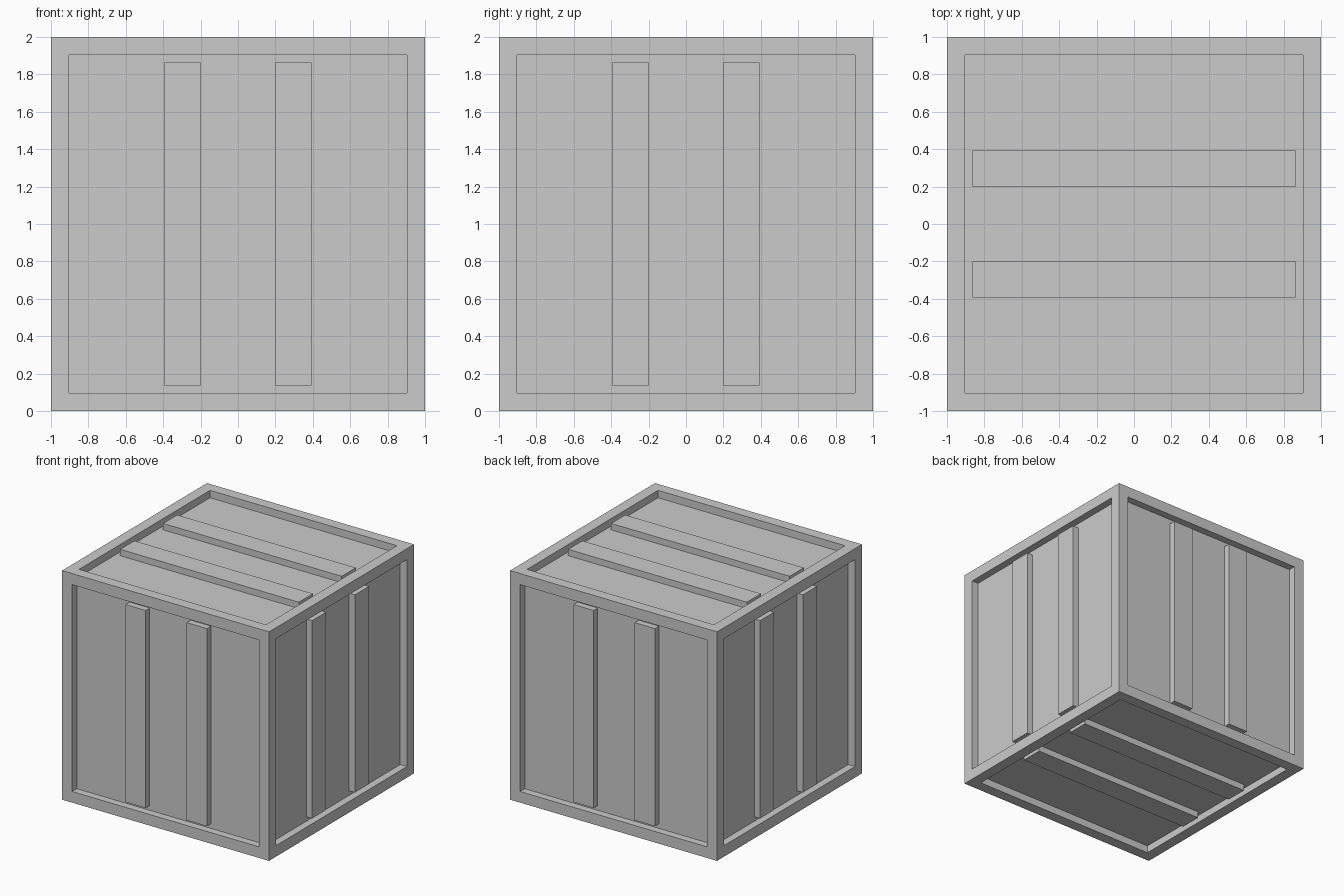
import bpy, bmesh
from mathutils import Matrix, Vector

if "Cube" in bpy.data.objects:
    bpy.data.objects.remove(bpy.data.objects["Cube"])

OPEN = 0.863      # half size of each framed opening
DEPTH = 0.065     # how far the panels sit behind the frame
RAISE = 0.056     # batten height above the panel
CENTRE = Vector((0, 0, 1))


def add_object(name, bm):
    mesh = bpy.data.meshes.new(name)
    bm.to_mesh(mesh)
    bm.free()
    obj = bpy.data.objects.new(name, mesh)
    obj.location = CENTRE
    bpy.context.collection.objects.link(obj)
    return obj


# Crate body: cube with every face inset and sunk to leave a square frame
bm = bmesh.new()
bmesh.ops.create_cube(bm, size=2)
panels = bm.faces[:]
bmesh.ops.inset_individual(bm, faces=panels, thickness=1 - OPEN, depth=0)
bmesh.ops.inset_individual(bm, faces=panels, thickness=0, depth=-DEPTH)
add_object("crate_body", bm)


# Battens: two per side, upright on the walls, running along x on top and bottom
def batten(name, normal, along, offset):
    across = normal.cross(along)
    back = 1 - DEPTH - 0.01
    front = 1 - DEPTH + RAISE
    basis = Matrix((across, along, normal)).transposed().to_4x4()
    place = Matrix.Translation(across * offset + normal * (back + front) / 2)
    size = Matrix.Diagonal((0.195, OPEN * 2, front - back, 1))
    bm = bmesh.new()
    bmesh.ops.create_cube(bm, size=1, matrix=place @ basis @ size)
    add_object(name, bm)


X, Y, Z = Vector((1, 0, 0)), Vector((0, 1, 0)), Vector((0, 0, 1))
sides = {"front": (-Y, Z), "back": (Y, Z), "right": (X, Z),
         "left": (-X, Z), "top": (Z, X), "bottom": (-Z, X)}
for side, (normal, along) in sides.items():
    for i, offset in enumerate((-0.296, 0.296), 1):
        batten(f"{side}_batten_{i}", normal, along, offset)
